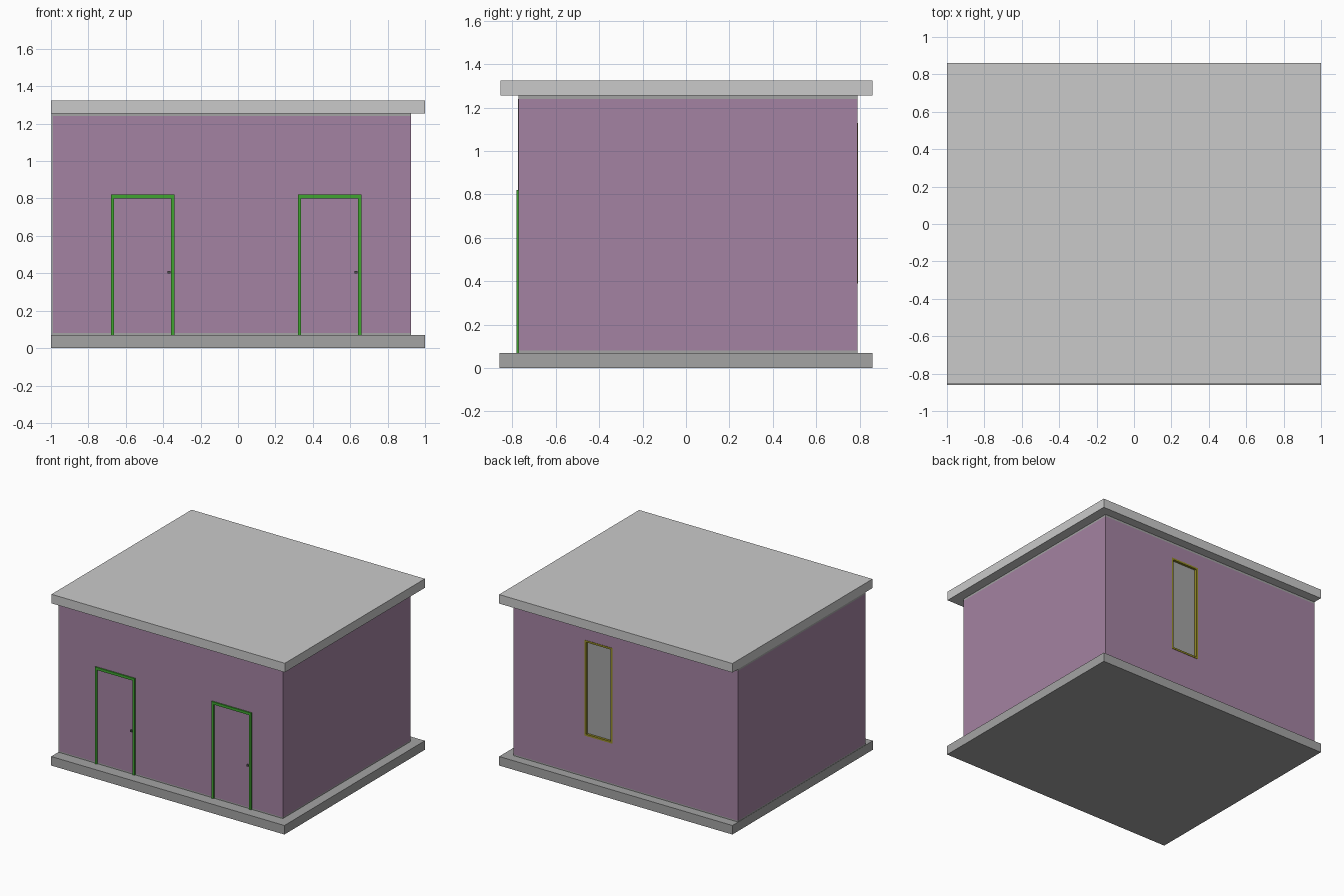
import bpy

cube = bpy.data.objects.get("Cube")
if cube:
    bpy.data.objects.remove(cube, do_unlink=True)


def material(name, rgb):
    m = bpy.data.materials.new(name)
    m.use_nodes = True
    m.diffuse_color = (*rgb, 1)
    m.node_tree.nodes["Principled BSDF"].inputs["Base Color"].default_value = (*rgb, 1)
    return m


ROOF = material("light grey", (0.59, 0.59, 0.59))
STONE = material("mid grey", (0.37, 0.37, 0.37))
PINK = material("mauve plaster", (0.37, 0.225, 0.36))
GREEN = material("door green", (0.05, 0.37, 0.03))
OLIVE = material("window olive", (0.30, 0.26, 0.02))
DARK = material("handle grey", (0.08, 0.08, 0.08))


def box(name, mat, x, y, z):
    """Box spanning the given (low, high) pairs."""
    spans = (x, y, z)
    bpy.ops.mesh.primitive_cube_add(size=1)
    ob = bpy.context.object
    ob.name = name
    for v in ob.data.vertices:
        v.co = [s[0] if c < 0 else s[1] for c, s in zip(v.co, spans)]
    ob.data.materials.append(mat)
    return ob


def frame(name, mat, x, y, z, side, rail, sill=True):
    """Rectangular surround made of two jambs, a head and an optional sill."""
    box(name + "_jamb_right", mat, (x[0], x[0] + side), y, z)
    box(name + "_jamb_left", mat, (x[1] - side, x[1]), y, z)
    inner = (x[0] + side, x[1] - side)
    box(name + "_head", mat, inner, y, (z[1] - rail, z[1]))
    if sill:
        box(name + "_sill", mat, inner, y, (z[0], z[0] + rail))


# Slabs
box("base_slab", STONE, (-1, 1), (-0.86, 0.86), (0, 0.07))
box("roof_slab", ROOF, (-1, 1), (-0.855, 0.86), (1.255, 1.325))

# Walls with grey bands at head and foot
WX, WY = (-0.998, 0.925), (-0.772, 0.79)
walls = box("walls", PINK, WX, WY, (0.08, 1.24))
box("wall_head_band", STONE, WX, WY, (1.24, 1.255))
box("wall_foot_band", STONE, WX, WY, (0.07, 0.08))
box("front_corner_trim", STONE, (WX[0], -0.989), (WY[0] - 0.002, WY[0]), (0.08, 1.24))

# Window recess in the back wall
GX, GZ = (0.077, 0.315), (0.39, 1.13)
cutter = box("window_cutter", OLIVE, GX, (0.765, 0.85), GZ)
cutter.hide_render = True
cutter.hide_viewport = True
cut = walls.modifiers.new("window_opening", "BOOLEAN")
cut.operation = "DIFFERENCE"
cut.solver = "EXACT"
cut.object = cutter

# Window
frame("window", OLIVE, GX, (0.765, 0.793), GZ, 0.014, 0.014)
box("window_pane", STONE, GX, (0.766, 0.775), GZ)

# Doors: green surrounds with small handles
for side, x in (("right", -0.68), ("left", 0.32)):
    frame(side + "_door", GREEN, (x, x + 0.34), (-0.782, WY[0]), (0.07, 0.82),
          0.018, 0.02, sill=False)
    box(side + "_door_handle", DARK, (x + 0.302, x + 0.318), (-0.782, WY[0]), (0.398, 0.412))
